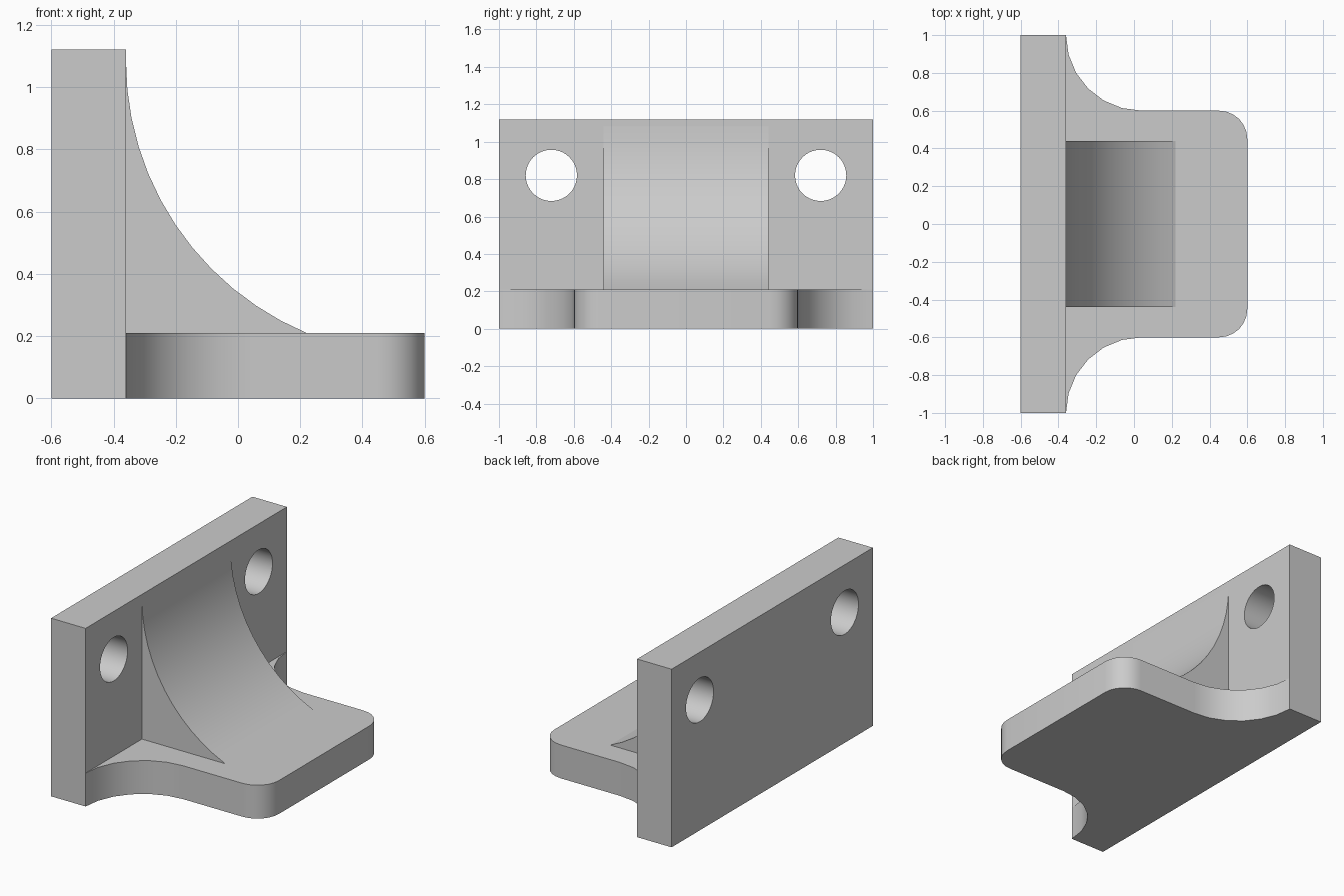
import bpy
import bmesh
from math import cos, sin, radians
from mathutils import Matrix, Vector

if "Cube" in bpy.data.objects:
    bpy.data.objects.remove(bpy.data.objects["Cube"], do_unlink=True)

grey = bpy.data.materials.new("plain grey")
grey.use_nodes = True
colour = (0.6, 0.6, 0.6, 1)
grey.diffuse_color = colour
grey.node_tree.nodes["Principled BSDF"].inputs["Base Color"].default_value = colour


def arc(cx, cy, r, start, end, steps):
    angles = [radians(start + (end - start) * i / steps) for i in range(steps + 1)]
    return [(cx + r * cos(a), cy + r * sin(a)) for a in angles]


def prism(name, points, offset):
    """Extrude a closed outline along an offset vector."""
    bm = bmesh.new()
    face = bm.faces.new([bm.verts.new(p) for p in points])
    extruded = bmesh.ops.extrude_face_region(bm, geom=[face])["geom"]
    moved = [g for g in extruded if isinstance(g, bmesh.types.BMVert)]
    bmesh.ops.translate(bm, verts=moved, vec=Vector(offset))
    bmesh.ops.recalc_face_normals(bm, faces=bm.faces)
    return finish(name, bm)


def finish(name, bm):
    mesh = bpy.data.meshes.new(name)
    bm.to_mesh(mesh)
    bm.free()
    mesh.materials.append(grey)
    obj = bpy.data.objects.new(name, mesh)
    bpy.context.collection.objects.link(obj)
    return obj


def smooth(obj):
    bpy.ops.object.select_all(action="DESELECT")
    obj.select_set(True)
    bpy.context.view_layer.objects.active = obj
    bpy.ops.object.shade_smooth_by_angle(angle=radians(30))


BACK, FACE, FRONT = -0.6, -0.36, 0.6
BASE_TOP, HEIGHT = 0.21, 1.12

# Upright mounting plate
plate = prism("mounting_plate",
              [(BACK, -1, 0), (FACE, -1, 0), (FACE, 1, 0), (BACK, 1, 0)],
              (0, 0, HEIGHT))

# Two bolt holes bored through the plate
bm = bmesh.new()
for side in (-1, 1):
    place = Matrix.Translation((-0.48, side * 0.72, 0.82)) @ Matrix.Rotation(radians(90), 4, "Y")
    bmesh.ops.create_cone(bm, cap_ends=True, segments=40, radius1=0.137,
                          radius2=0.137, depth=0.5, matrix=place)
drill = finish("bolt_hole_cutter", bm)
drill.hide_render = True
cut = plate.modifiers.new("bolt holes", "BOOLEAN")
cut.operation = "DIFFERENCE"
cut.solver = "EXACT"
cut.object = drill
bpy.context.view_layer.objects.active = plate
bpy.ops.object.modifier_apply(modifier=cut.name)
bpy.data.objects.remove(drill, do_unlink=True)
smooth(plate)

# Foot with flared inner corners and rounded outer corners
half = arc(0.04, 1, 0.4, 180, 270, 6) + arc(FRONT - 0.15, 0.45, 0.15, 90, 0, 6)
outline = half + [(x, -y) for x, y in reversed(half)]
foot = prism("foot", [(x, y, 0) for x, y in outline], (0, 0, BASE_TOP))
smooth(foot)

# Central gusset with a concave sweep
sweep = arc(0.587, 1.083, 0.947, 180, 247.2, 12)
profile = sweep + [(FACE, BASE_TOP)]
gusset = prism("gusset", [(x, -0.44, z) for x, z in profile], (0, 0.88, 0))
smooth(gusset)
